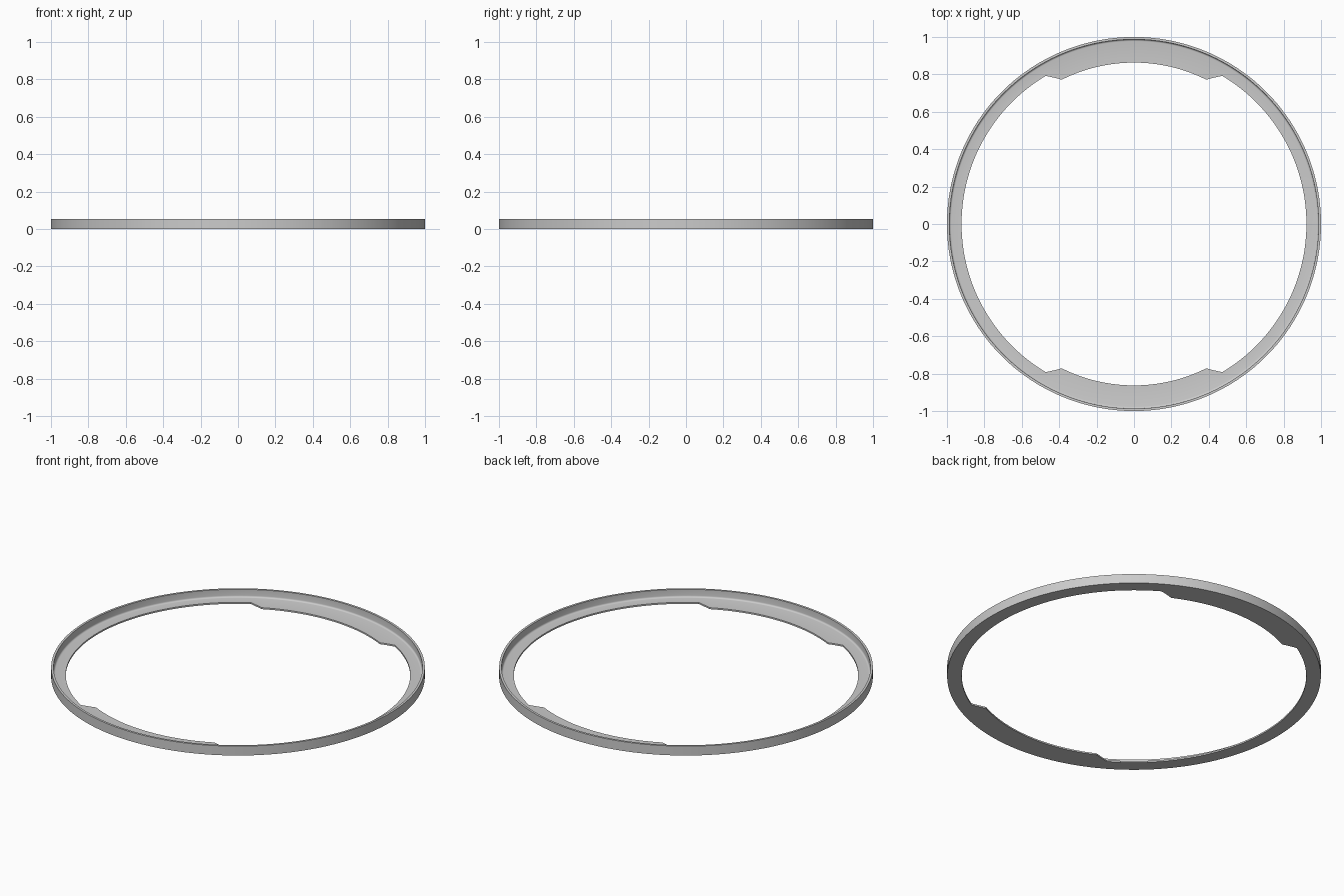
import bpy, bmesh
from math import radians, degrees, sin, cos, pi

cube = bpy.data.objects.get("Cube")
if cube:
    bpy.data.objects.remove(cube, do_unlink=True)

HEIGHT, FLOOR = 0.055, 0.009
OUTER, WALL, INNER, TAB = 1.0, 0.987, 0.922, 0.863
FILLET = 0.01
TAB_FLAT, TAB_END = 26.6, 30.8   # half angles of each tab, from the y axis

grey = bpy.data.materials.new("light grey")
grey.use_nodes = True
colour = (0.6, 0.6, 0.6, 1)
grey.diffuse_color = colour
grey.node_tree.nodes["Principled BSDF"].inputs["Base Color"].default_value = colour


def inner_radius(deg):
    """Inner edge of the flange, narrowed at the front and back tabs."""
    off = abs((deg % 180) - 90)
    t = min(max((TAB_END - off) / (TAB_END - TAB_FLAT), 0), 1)
    return INNER + (TAB - INNER) * t


def profile(r_in):
    """L-shaped section with a small fillet between flange and wall."""
    pts = [(r_in, 0), (OUTER, 0), (OUTER, HEIGHT), (WALL, HEIGHT)]
    for i in range(5):
        a = i * pi / 8
        pts.append((WALL - FILLET + FILLET * cos(a), FLOOR + FILLET - FILLET * sin(a)))
    return pts + [(r_in, FLOOR)]


# Even steps around the ring plus the exact tab corners
corners = [c + s * a for c in (90, 270) for s in (-1, 1) for a in (TAB_FLAT, TAB_END)]
steps = [i * 2 for i in range(180)]
angles = sorted([a for a in steps if all(abs(a - c) > 0.5 for c in corners)] + corners)

bm = bmesh.new()
rings = []
for deg in angles:
    a = radians(deg)
    rings.append([bm.verts.new((r * cos(a), r * sin(a), z))
                  for r, z in profile(inner_radius(deg))])
for k, ring in enumerate(rings):
    nxt = rings[(k + 1) % len(rings)]
    for j in range(len(ring)):
        m = (j + 1) % len(ring)
        bm.faces.new((ring[j], nxt[j], nxt[m], ring[m]))
bmesh.ops.recalc_face_normals(bm, faces=bm.faces)

mesh = bpy.data.meshes.new("retaining_ring")
bm.to_mesh(mesh)
bm.free()
mesh.materials.append(grey)
ring_obj = bpy.data.objects.new("retaining_ring", mesh)
bpy.context.collection.objects.link(ring_obj)
bpy.context.view_layer.objects.active = ring_obj
ring_obj.select_set(True)
bpy.ops.object.shade_smooth_by_angle(angle=radians(30))
